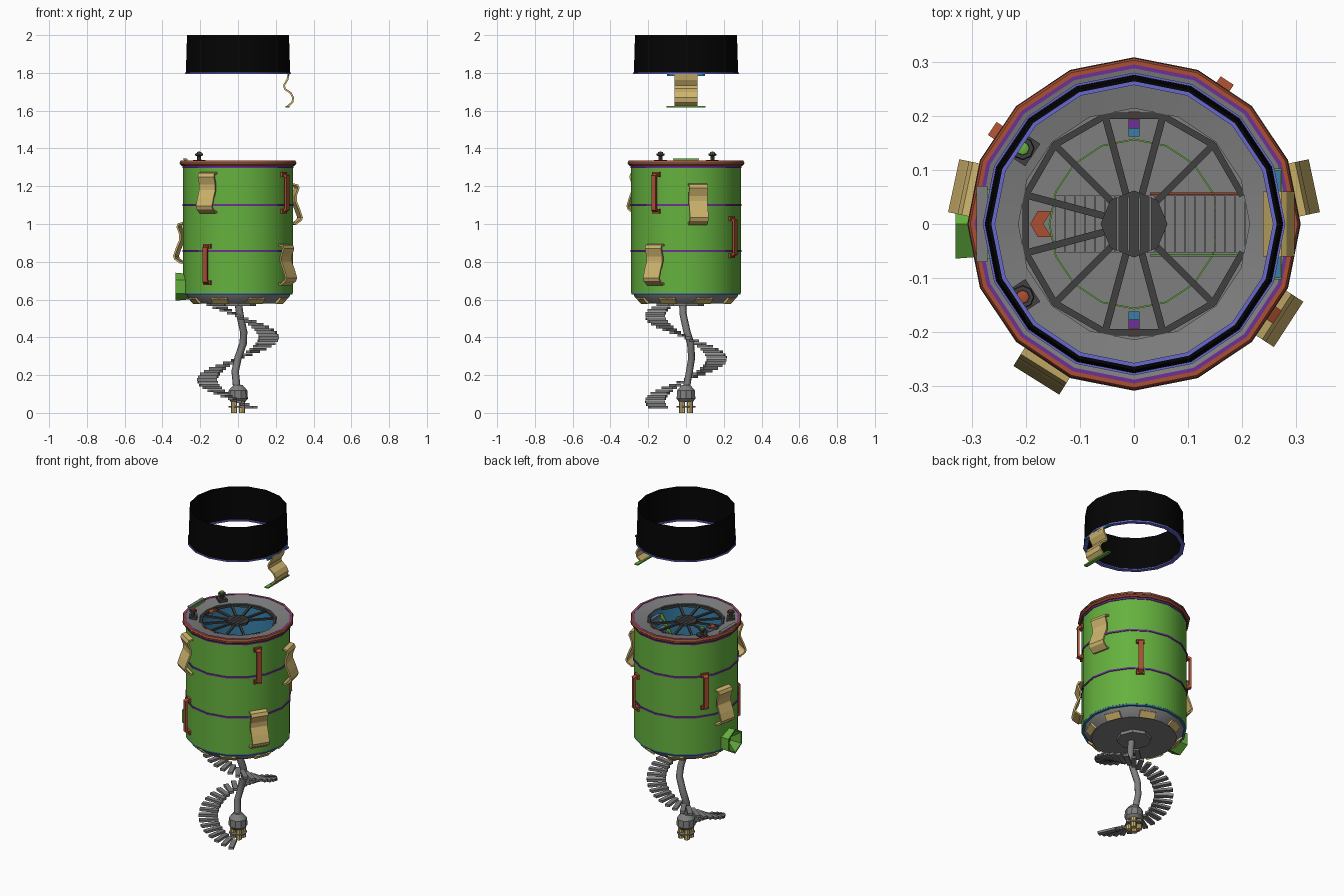
import bpy, bmesh, math
from mathutils import Matrix, Vector

if "Cube" in bpy.data.objects:
    bpy.data.objects.remove(bpy.data.objects["Cube"])

def mat(name, r, g, b):
    m = bpy.data.materials.new(name)
    m.diffuse_color = [(c / 255) ** 2.2 for c in (r, g, b)] + [1]
    m.use_nodes = True
    m.node_tree.nodes["Principled BSDF"].inputs["Base Color"].default_value = m.diffuse_color
    return m

GREEN = mat("leaf_green", 101, 176, 64)
RUST = mat("rust_red", 170, 80, 54)
PURPLE = mat("purple", 108, 52, 150)
VIOLET = mat("blue_violet", 104, 104, 205)
TAN = mat("tan", 204, 178, 108)
BLACK = mat("black", 12, 12, 12)
GRAY = mat("mid_gray", 126, 126, 126)
DARK = mat("dark_gray", 66, 66, 66)
BLUE = mat("steel_blue", 58, 124, 164)

def finish(name, bm, m, smooth=False):
    bmesh.ops.remove_doubles(bm, verts=bm.verts, dist=1e-5)
    bmesh.ops.recalc_face_normals(bm, faces=bm.faces)
    me = bpy.data.meshes.new(name)
    bm.to_mesh(me)
    bm.free()
    me.materials.append(m)
    ob = bpy.data.objects.new(name, me)
    bpy.context.collection.objects.link(ob)
    if smooth:
        bpy.ops.object.select_all(action='DESELECT')
        ob.select_set(True)
        bpy.context.view_layer.objects.active = ob
        bpy.ops.object.shade_smooth_by_angle(angle=math.radians(35))
    return ob

def lathe(name, prof, m, sides=16, smooth=True, tf=None):
    """Spin a closed (r, z) profile around z."""
    bm = bmesh.new()
    rows = []
    for k in range(sides):
        a = 2 * math.pi * k / sides
        rows.append([bm.verts.new((r * math.cos(a), r * math.sin(a), z)) for r, z in prof])
    n = len(prof)
    for k in range(sides):
        p, q = rows[k], rows[(k + 1) % sides]
        for i in range(n):
            j = (i + 1) % n
            if prof[i][0] + prof[j][0] > 1e-6:
                bm.faces.new((p[i], q[i], q[j], p[j]))
    bmesh.ops.dissolve_degenerate(bm, dist=1e-6, edges=bm.edges)
    if tf:
        bmesh.ops.transform(bm, matrix=tf, verts=bm.verts)
    return finish(name, bm, m, smooth)

def ring(name, r0, r1, z0, z1, m, **kw):
    return lathe(name, [(r0, z0), (r1, z0), (r1, z1), (r0, z1)], m, **kw)

def boxes(name, items, m):
    """Boxes given as (angle around z, local centre, size, tilt about local y)."""
    bm = bmesh.new()
    for deg, c, s, *t in items:
        M = (Matrix.Rotation(math.radians(deg), 4, 'Z') @ Matrix.Translation(c)
             @ Matrix.Rotation(math.radians(t[0] if t else 0), 4, 'Y') @ Matrix.Diagonal((*s, 1)))
        bmesh.ops.create_cube(bm, size=1, matrix=M)
    return finish(name, bm, m)

def flap(name, prof, width, deg, m=TAN):
    """Wavy cloth strip following an (r, z) profile."""
    bm = bmesh.new()
    rows = [[bm.verts.new((r, y, z)) for y in (-width / 2, width / 2)] for r, z in prof]
    for a, b in zip(rows, rows[1:]):
        bm.faces.new((a[0], a[1], b[1], b[0]))
    bmesh.ops.rotate(bm, verts=bm.verts, matrix=Matrix.Rotation(math.radians(deg), 3, 'Z'))
    ob = finish(name, bm, m)
    sol = ob.modifiers.new("thickness", 'SOLIDIFY')
    sol.thickness = 0.01
    sol.offset = 0
    return ob

# floating black lid ring with its violet lip and hanging flap
lathe("lid_ring", [(0.266, 1.8), (0.276, 1.8), (0.27, 2.0), (0.264, 2.0)], BLACK)
ring("lid_lip", 0.257, 0.28, 1.794, 1.802, VIOLET)
flap("lid_flap", [(0.268, 1.795), (0.262, 1.765), (0.244, 1.735), (0.248, 1.715), (0.278, 1.695),
                  (0.292, 1.67), (0.288, 1.645), (0.262, 1.622)], 0.12, 0)
boxes("lid_flap_foot", [(0, (0.262, 0, 1.62), (0.022, 0.205, 0.008))], GREEN)
boxes("lid_flap_hinge", [(0, (0.266, 0, 1.789), (0.01, 0.2, 0.01))], BLUE)

# main drum
ring("drum", 0.28, 0.29, 0.635, 1.31, GREEN)
ring("drum_lining", 0.272, 0.279, 0.635, 1.31, BLUE)
for i, z in enumerate((0.858, 1.1, 1.302)):
    ring(f"drum_band_{i}", 0.285, 0.2945, z - 0.005, z + 0.005, PURPLE)
lathe("top_rim", [(0.288, 1.308), (0.3, 1.308), (0.307, 1.316), (0.307, 1.33),
                  (0.303, 1.336), (0.295, 1.336)], RUST)
ring("rim_groove", 0.302, 0.3085, 1.321, 1.326, DARK)
ring("rim_inlay", 0.288, 0.295, 1.31, 1.336, PURPLE)
lathe("top_deck", [(0.289, 1.315), (0.289, 1.334), (0.214, 1.318), (0.214, 1.308)], GRAY)

# underside
lathe("lower_hull", [(0, 0.64), (0.282, 0.64), (0.272, 0.615), (0.235, 0.58), (0, 0.585)], GRAY)
ring("lower_ring", 0.27, 0.289, 0.626, 0.642, BLUE)
ring("lower_hub", 0.0, 0.095, 0.565, 0.59, GRAY, sides=8)
boxes("hull_patches", [(22.5 + 45 * k, (0.247, 0, 0.594), (0.012, 0.09, 0.04), 45)
                       for k in range(8)], TAN)

# cloth flaps and grab handles around the drum
WAVE = [(0.288, 0.105), (0.312, 0.1), (0.318, 0.085), (0.303, 0.045), (0.303, 0.015),
        (0.322, -0.03), (0.336, -0.07), (0.33, -0.085), (0.302, -0.105), (0.288, -0.1)]
for i, (deg, z) in enumerate(((-122, 1.165), (12, 1.105), (-33, 0.785), (168, 0.9))):
    flap(f"side_flap_{i}", [(r, z + dz) for r, dz in WAVE], 0.1, deg)
for i, (deg, z) in enumerate(((-33, 1.165), (-124, 0.785), (57, 0.93), (146, 1.01))):
    boxes(f"handle_{i}", [(deg, (0.309, 0, z), (0.012, 0.027, 0.18)),
                          (deg, (0.298, 0, z + 0.093), (0.034, 0.029, 0.014), 25),
                          (deg, (0.298, 0, z - 0.093), (0.034, 0.029, 0.014), -25),
                          (deg, (0.29, 0, z + 0.097), (0.012, 0.045, 0.024)),
                          (deg, (0.29, 0, z - 0.097), (0.012, 0.045, 0.024))], RUST)

# hexagonal scoop on the left
lathe("scoop", [(0, 0), (0.064, 0), (0.074, 0.11), (0.066, 0.11), (0, 0.05)], GREEN, sides=6, smooth=False,
      tf=Matrix.Translation((-0.22, 0, 0.668)) @ Matrix.Rotation(-math.pi / 2, 4, 'Y'))

# spoked wheel in the opening, left open towards the stairs
boxes("wheel_rim", [(30 * k, (0.2, 0, 1.309), (0.012, 0.11, 0.014)) for k in range(1, 12)], DARK)
boxes("wheel_spokes", [(15 + 30 * k, (0.13, 0, 1.309), (0.15, 0.013, 0.01)) for k in range(1, 11)], DARK)
ring("wheel_hub", 0.0, 0.062, 1.303, 1.318, DARK, sides=8, smooth=False)
boxes("hub_slats", [(0, (-0.03 + 0.02 * k, 0, 1.319), (0.004, 0.1, 0.006)) for k in range(4)], GRAY)

# arrow plate on the wheel
bm = bmesh.new()
out = [(-0.192, 0), (-0.178, 0.024), (-0.152, 0.024), (-0.168, 0), (-0.152, -0.024), (-0.178, -0.024)]
bot = [bm.verts.new((x, y, 1.317)) for x, y in out]
top = [bm.verts.new((x, y, 1.325)) for x, y in out]
for i in range(6):
    j = (i + 1) % 6
    bm.faces.new((bot[i], bot[j], top[j], top[i]))
for half in ((0, 1, 2, 3), (0, 3, 4, 5)):
    bm.faces.new([top[i] for i in half])
    bm.faces.new([bot[i] for i in reversed(half)])
finish("arrow_plate", bm, RUST)

# deck levers and side console
for name, y, m in (("green", 0.14, GREEN), ("red", -0.135, RUST)):
    T = Matrix.Translation((-0.206, y, 0))
    d = math.degrees(math.atan2(y, -0.206))
    rr = math.hypot(0.206, y)
    boxes(f"{name}_lever_base", [(d, (rr, 0, 1.331), (0.045, 0.05, 0.018))], DARK)
    lathe(f"{name}_lever", [(0, 1.335), (0.012, 1.335), (0.01, 1.358), (0.022, 1.364),
                            (0.02, 1.372), (0, 1.372)], DARK, sides=8, tf=T)
    lathe(f"{name}_lever_knob", [(0, 1.37), (0.013, 1.37), (0.012, 1.38), (0, 1.384)], m, sides=8, tf=T)
boxes("console", [(0, (-0.277, 0, 1.336), (0.02, 0.13, 0.014))], GREEN)
boxes("console_top", [(0, (-0.281, 0, 1.344), (0.02, 0.14, 0.006))], GRAY)

# interior: floor, plank stairs, rails, shelves
ring("inner_floor", 0.0, 0.272, 0.642, 0.66, GRAY)
boxes("inner_stairs", [(0, (0.215 - 0.0185 * k, 0, 1.27 - 0.031 * k), (0.0175, 0.105, 0.012))
                       for k in range(20)], GRAY)
tilt = -math.degrees(math.atan2(0.031, 0.0185))
for name, off, m in (("red", 0.056, RUST), ("green", -0.058, GREEN)):
    boxes(f"{name}_stair_rail", [(0, (0.125, off, 1.134), (0.33, 0.004, 0.025), tilt)], m)
ring("floor_trim", 0.155, 0.158, 0.66, 0.67, GREEN)
for i, (name, m) in enumerate((("red", RUST), ("purple", PURPLE), ("blue", BLUE))):
    boxes(f"{name}_shelf", [(s * 90, (0.2 - 0.015 * i, 0, 1.15 - 0.02 * i), (0.016, 0.02, 0.02))
                            for s in (1, -1)], m)

# spiral stairs under the drum
N = 38
boxes("spiral_steps", [((0.4 - z) / 0.113 * 90, (0.163, 0, z), (0.105, 0.027, 0.014))
                       for z in (0.572 - 0.542 * k / (N - 1) for k in range(N))], GRAY)

# bent stem
cu = bpy.data.curves.new("stem", 'CURVE')
cu.dimensions = '3D'
cu.bevel_depth = 0.02
cu.bevel_resolution = 1
cu.use_fill_caps = True
pts = [(0, -0.018, 0.59), (0.01, -0.015, 0.52), (0.03, 0.005, 0.43), (0.028, 0.024, 0.37),
       (0, 0.03, 0.29), (-0.015, 0.018, 0.22), (-0.005, 0, 0.12)]
sp = cu.splines.new('POLY')
sp.points.add(len(pts) - 1)
for p, c in zip(sp.points, pts):
    p.co = (*c, 1)
cu.materials.append(GRAY)
stem = bpy.data.objects.new("stem", cu)
bpy.context.collection.objects.link(stem)
bpy.ops.object.select_all(action='DESELECT')
stem.select_set(True)
bpy.context.view_layer.objects.active = stem
bpy.ops.object.convert(target='MESH')

# bulb, collar and feet
lathe("bulb", [(0, 0.148), (0.024, 0.148), (0.05, 0.118), (0.052, 0.075), (0.038, 0.058), (0, 0.058)], GRAY, sides=10)
ring("foot_collar", 0.0, 0.05, 0.028, 0.036, GRAY, sides=8, smooth=False)
for i, (x, y) in enumerate(((1, 1), (-1, 1), (-1, -1), (1, -1))):
    ring(f"foot_{i}", 0.0, 0.016, 0.0, 0.06, TAN, sides=8,
         tf=Matrix.Translation((0.02 * x, 0.02 * y, 0)))
